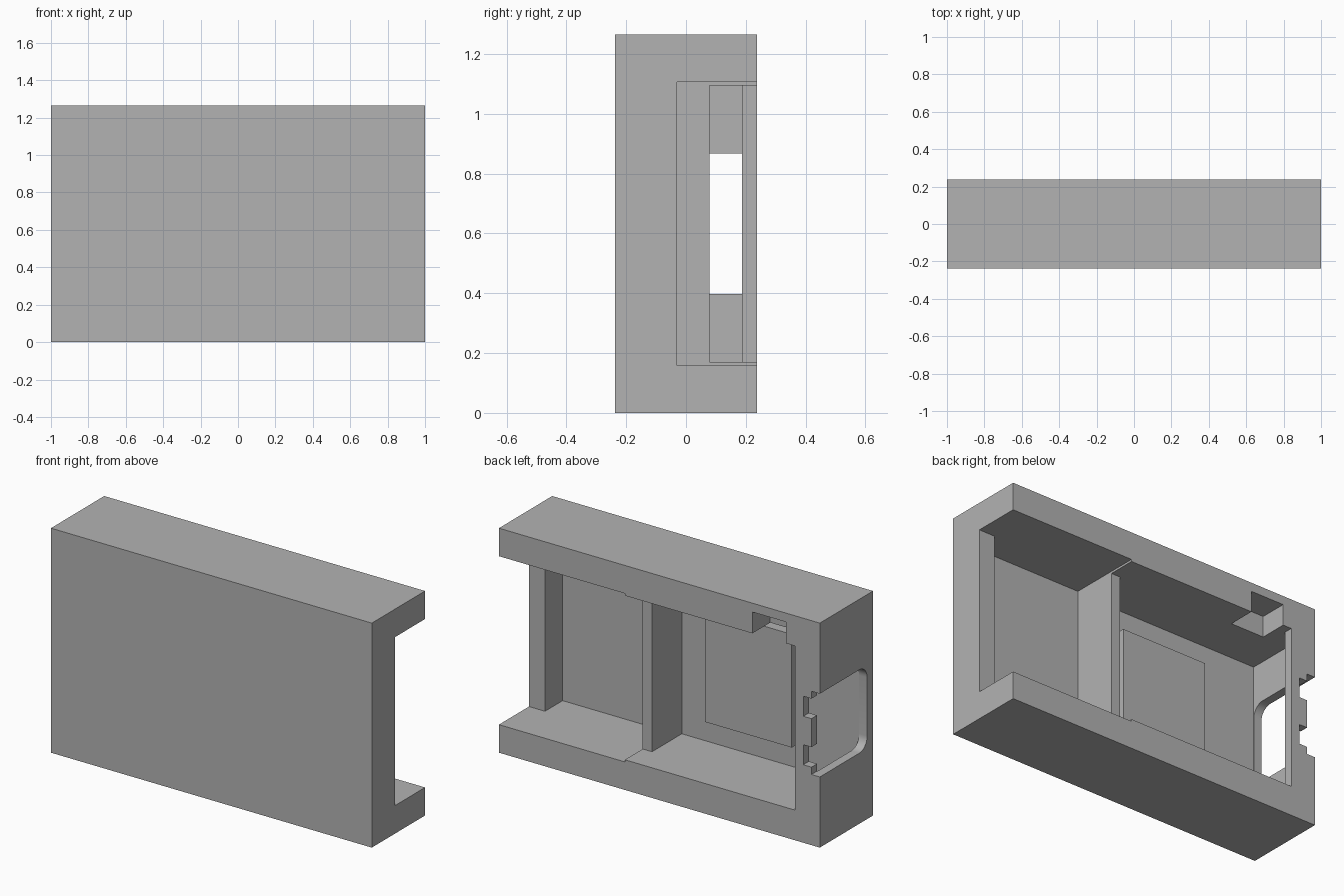
import bpy, bmesh, math
from mathutils import Vector

cube = bpy.data.objects.get("Cube")
if cube:
    bpy.data.objects.remove(cube, do_unlink=True)

H, D, WALL = 1.265, 0.237, 0.05      # height, half depth, wall thickness
FLOOR = -D + WALL                    # inner face of the front wall
OUT = 0.4                            # cutters run past the open back

grey = bpy.data.materials.new("plain_grey")
grey.use_nodes = True
grey.diffuse_color = (0.45, 0.45, 0.45, 1)
grey.node_tree.nodes["Principled BSDF"].inputs["Base Color"].default_value = (0.45, 0.45, 0.45, 1)


def prism(name, outline, lo, hi, axis="z"):
    """Extrude an outline (xy for axis z, yz for axis x) from lo to hi."""
    bm = bmesh.new()
    place = (lambda p: (p[0], p[1], lo)) if axis == "z" else (lambda p: (lo, p[0], p[1]))
    face = bm.faces.new([bm.verts.new(place(p)) for p in outline])
    new = bmesh.ops.extrude_face_region(bm, geom=[face])["geom"]
    shift = Vector((0, 0, hi - lo) if axis == "z" else (hi - lo, 0, 0))
    bmesh.ops.translate(bm, vec=shift, verts=[g for g in new if isinstance(g, bmesh.types.BMVert)])
    bmesh.ops.recalc_face_normals(bm, faces=bm.faces)
    mesh = bpy.data.meshes.new(name)
    bm.to_mesh(mesh)
    bm.free()
    mesh.materials.append(grey)
    obj = bpy.data.objects.new(name, mesh)
    bpy.context.collection.objects.link(obj)
    return obj


def box(name, x0, x1, y0, y1, z0, z1):
    return prism(name, [(x0, y0), (x1, y0), (x1, y1), (x0, y1)], z0, z1)


def cut(target, cutter):
    mod = target.modifiers.new("cut", "BOOLEAN")
    mod.operation, mod.solver, mod.object = "DIFFERENCE", "EXACT", cutter
    bpy.context.view_layer.objects.active = target
    bpy.ops.object.modifier_apply(modifier=mod.name)
    bpy.data.objects.remove(cutter, do_unlink=True)


# Solid housing block
housing = box("housing", -1, 1, -D, D, 0, H)

# Chamber with the open end and a shallow ledge
open_chamber = [(0.215, FLOOR), (0.9, FLOOR), (0.9, -0.03), (1.2, -0.03), (1.2, OUT), (0.215, OUT)]
cut(housing, prism("open_chamber_cutter", open_chamber, 0.158, 1.107))

# Closed chamber: leaves a low divider and an overhanging lip at the far end
closed_chamber = [(-0.95, FLOOR), (0.157, FLOOR), (0.157, 0.078), (0.25, 0.078), (0.25, OUT),
                  (-0.844, OUT), (-0.844, D - WALL), (-0.95, D - WALL)]
cut(housing, prism("closed_chamber_cutter", closed_chamber, 0.17, 1.095))

# End window, open to the back, with two rounded corners
lo, hi, y_in, r = 0.398, 0.867, FLOOR + 0.002, 0.07
window = [(OUT, lo)]
for i in range(9):
    a = math.radians(270 - i * 90 / 8)
    window.append((y_in + r + r * math.cos(a), lo + r + r * math.sin(a)))
window += [(y, H - z) for y, z in reversed(window)]
cut(housing, prism("window_cutter", window, -1.2, -0.948, "x"))

# Two notches in the lip, mirrored about mid height
for side in (-1, 1):
    z0, z1 = sorted(H / 2 + side * s for s in (0.08, 0.193))
    cut(housing, box("notch_cutter", -1.2, -0.897, 0.1, OUT, z0, z1))

# Small pocket in the upper rail
cut(housing, box("pocket_cutter", -0.79, -0.58, 0.079, OUT, 1.0, 1.215))

# Raised pad on the closed chamber floor
pad = box("raised_pad", -0.573, -0.033, FLOOR - 0.01, -0.123, 0.312, 0.95)

for obj in (housing, pad):
    bpy.ops.object.select_all(action="DESELECT")
    obj.select_set(True)
    bpy.context.view_layer.objects.active = obj
    bpy.ops.object.shade_smooth_by_angle(angle=math.radians(30))
